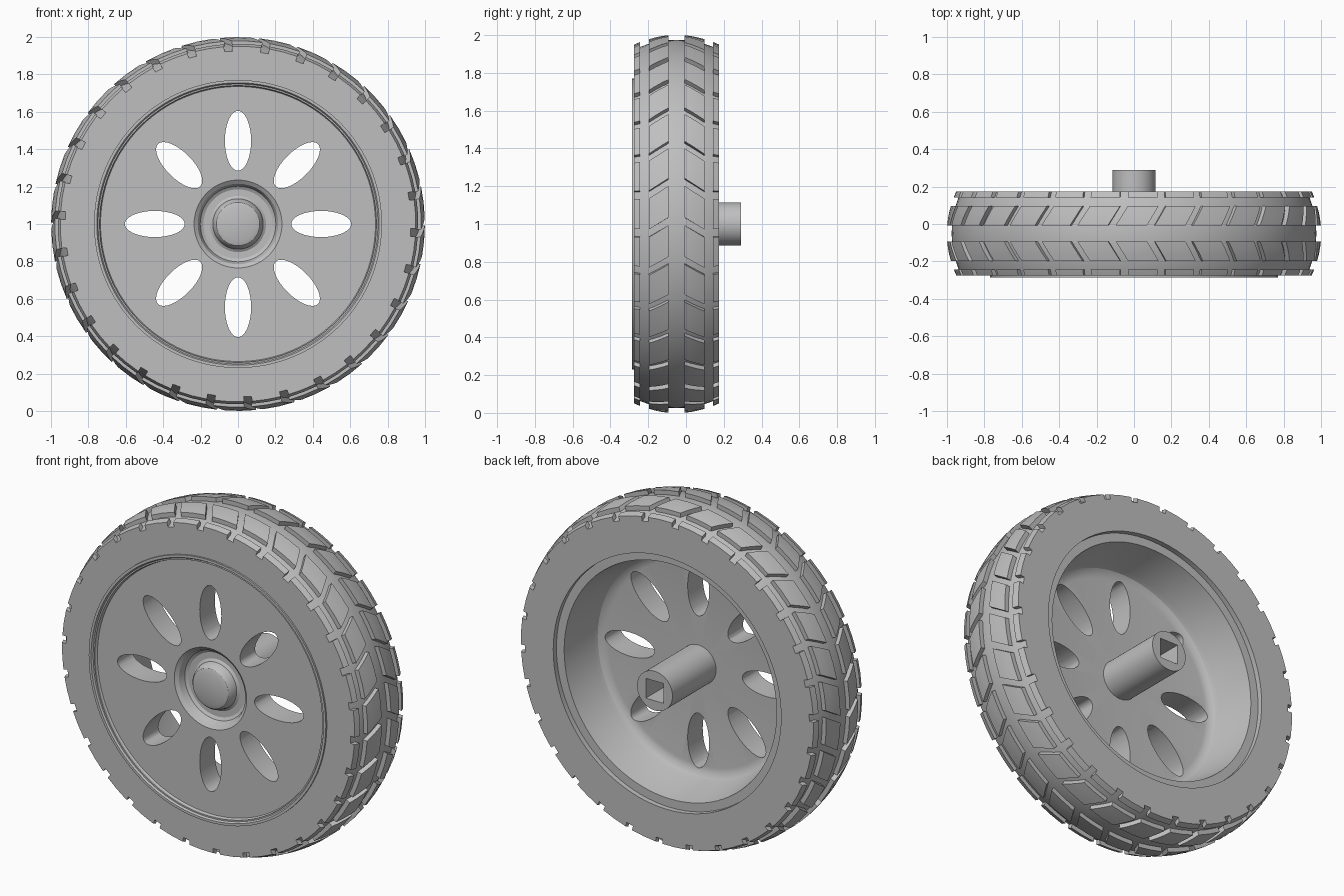
import bpy, bmesh
from math import sin, cos, pi, radians

if "Cube" in bpy.data.objects:
    bpy.data.objects.remove(bpy.data.objects["Cube"])

grey = bpy.data.materials.new("plain grey")
grey.use_nodes = True
colour = (0.52, 0.52, 0.52, 1)
grey.diffuse_color = colour
grey.node_tree.nodes["Principled BSDF"].inputs["Base Color"].default_value = colour

MID = -0.05       # middle of the tyre width
HALF = 0.225      # half of the tyre width
COUNT = 30        # tread blocks per row


def polar(r, a, y):
    """Point at radius r and angle a about the axle."""
    return (r * cos(a), y, 1 + r * sin(a))


def crown(d):
    """Tyre radius at distance d from its middle."""
    return 0.975 - d * d


def finish(bm, name, angle=30):
    bmesh.ops.remove_doubles(bm, verts=bm.verts, dist=1e-5)
    bmesh.ops.recalc_face_normals(bm, faces=bm.faces)
    mesh = bpy.data.meshes.new(name)
    bm.to_mesh(mesh)
    bm.free()
    ob = bpy.data.objects.new(name, mesh)
    bpy.context.collection.objects.link(ob)
    mesh.materials.append(grey)
    smooth(ob, angle)
    return ob


def smooth(ob, angle):
    bpy.ops.object.select_all(action="DESELECT")
    ob.select_set(True)
    bpy.context.view_layer.objects.active = ob
    bpy.ops.object.shade_smooth_by_angle(angle=radians(angle))


def lathe(name, profile, closed, n=96):
    bm = bmesh.new()
    rings = [[bm.verts.new(polar(r, 2 * pi * i / n, y)) for i in range(n)]
             for r, y in profile]
    pairs = list(zip(rings, rings[1:]))
    if closed:
        pairs.append((rings[-1], rings[0]))
    for p, q in pairs:
        for i in range(n):
            j = (i + 1) % n
            bm.faces.new((p[i], p[j], q[j], q[i]))
    return finish(bm, name)


def prism(bm, outline, y0, y1):
    """Extrude an (x, z) outline along y."""
    a = [bm.verts.new((x, y0, z)) for x, z in outline]
    b = [bm.verts.new((x, y1, z)) for x, z in outline]
    bm.faces.new(a)
    bm.faces.new(b[::-1])
    for i in range(len(a)):
        j = (i + 1) % len(a)
        bm.faces.new((a[i], a[j], b[j], b[i]))


def cut(ob, bm, angle=30):
    """Subtract the solids in bm from ob."""
    cutter = finish(bm, "cutter")
    cutter.hide_render = True
    mod = ob.modifiers.new("cut", "BOOLEAN")
    mod.operation = "DIFFERENCE"
    mod.solver = "EXACT"
    mod.object = cutter
    smooth(ob, angle)
    bpy.ops.object.modifier_apply(modifier=mod.name)
    bpy.data.objects.remove(cutter)
    smooth(ob, angle)


# Tyre: crowned band with flat sides
steps = [HALF * k / 6 for k in range(-6, 7)]
lathe("tyre", [(crown(d), MID + d) for d in steps]
      + [(0.74, MID + HALF), (0.74, MID - HALF)], True)

# Wheel: dished hub, disc, lip, barrel and axle stub
wheel = lathe("wheel", [
    (0, -0.265), (0.09, -0.263), (0.115, -0.255), (0.127, -0.24), (0.135, -0.205),
    (0.15, -0.195), (0.185, -0.195), (0.202, -0.205), (0.215, -0.24), (0.235, -0.255),
    (0.735, -0.255), (0.755, -0.285), (0.77, -0.285), (0.77, -0.27), (0.742, -0.27),
    (0.742, 0.145), (0.69, 0.145), (0.65, -0.07), (0.64, -0.095), (0.62, -0.11),
    (0.59, -0.115), (0.115, -0.115), (0.115, 0.29), (0, 0.29)], False)

# Eight oval slots through the disc
slots = bmesh.new()
for k in range(8):
    a = k * pi / 4
    outline = []
    for i in range(32):
        t = 2 * pi * i / 32
        u, v = 0.445 + 0.16 * cos(t), 0.07 * sin(t)
        outline.append((u * cos(a) - v * sin(a), 1 + u * sin(a) + v * cos(a)))
    prism(slots, outline, -0.4, 0)
cut(wheel, slots)

# Square socket in the axle stub
socket = bmesh.new()
s = 0.058
prism(socket, [(-s, 1 - s), (s, 1 - s), (s, 1 + s), (-s, 1 + s)], 0.03, 0.4)
cut(wheel, socket)


def tread_row(name, side, inner, outer, span, skew, start):
    """Ring of raised blocks; skew turns the inner end forward."""
    bm = bmesh.new()
    for k in range(COUNT):
        base = radians(start + k * 360 / COUNT)
        grid = []
        for i in range(4):
            f = i / 3
            d = outer + (inner - outer) * f
            row = []
            for j in range(3):
                a = base + radians(span * j / 2 + skew * f)
                row.append([bm.verts.new(polar(crown(d) + h, a, MID + side * d))
                            for h in (-0.015, 0.026)])
            grid.append(row)
        for h in (0, 1):
            for i in range(3):
                for j in range(2):
                    bm.faces.new((grid[i][j][h], grid[i][j + 1][h],
                                  grid[i + 1][j + 1][h], grid[i + 1][j][h]))
        rim = ([grid[0][j] for j in range(3)] + [grid[i][2] for i in (1, 2, 3)]
               + [grid[3][j] for j in (1, 0)] + [grid[i][0] for i in (2, 1)])
        for p, q in zip(rim, rim[1:] + rim[:1]):
            bm.faces.new((p[0], q[0], q[1], p[1]))
    finish(bm, name, 20)


# Tread: chevron blocks and shoulder blocks on both sides
for side, word in ((-1, "front"), (1, "back")):
    tread_row(word + "_tread_blocks", side, 0.043, 0.147, 9.6, 3.7, 10.3)
    tread_row(word + "_shoulder_blocks", side, 0.193, HALF, 9.4, 0, 10.5)
